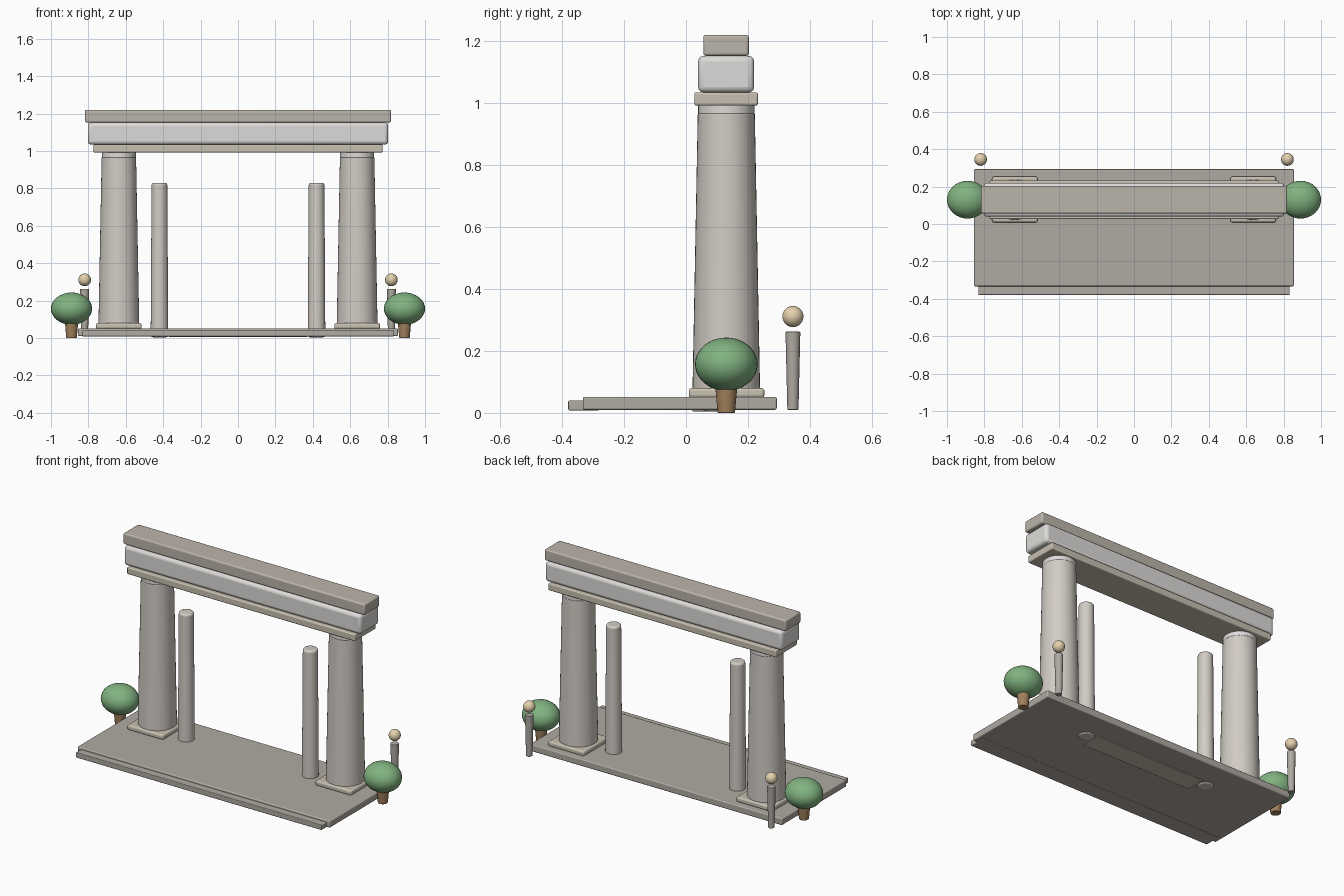
import bpy, math

if "Cube" in bpy.data.objects:
    bpy.data.objects.remove(bpy.data.objects["Cube"])

def material(name, rgb):
    m = bpy.data.materials.new(name)
    m.diffuse_color = (*rgb, 1)
    m.use_nodes = True
    m.node_tree.nodes["Principled BSDF"].inputs["Base Color"].default_value = m.diffuse_color
    return m

PALE = material("pale_stone", (0.72, 0.71, 0.69))
STONE = material("warm_stone", (0.64, 0.60, 0.55))
TAN = material("tan_stone", (0.58, 0.53, 0.44))
DARK = material("dark_stone", (0.43, 0.40, 0.36))
CAP = material("coping_stone", (0.50, 0.46, 0.40))
LEAF = material("leaf", (0.22, 0.45, 0.22))
BARK = material("bark", (0.36, 0.22, 0.11))
LAMP = material("lamp", (0.78, 0.64, 0.42))

def finish(ob, name, mat, bevel=0):
    ob.name = name
    ob.data.materials.append(mat)
    if bevel:
        b = ob.modifiers.new("Bevel", 'BEVEL')
        b.width, b.segments, b.limit_method = bevel, 3, 'ANGLE'
    bpy.ops.object.shade_smooth_by_angle(angle=math.radians(35))
    return ob

def box(name, mat, x, y, z, bevel=0.006):
    """Box from (min, max) ranges."""
    bpy.ops.mesh.primitive_cube_add(size=1, location=[sum(r) / 2 for r in (x, y, z)])
    ob = bpy.context.object
    ob.scale = [r[1] - r[0] for r in (x, y, z)]
    bpy.ops.object.transform_apply(location=False, rotation=False, scale=True)
    return finish(ob, name, mat, bevel)

def post(name, mat, x, y, z, r_low, r_high, bevel=0.004, sides=40):
    bpy.ops.mesh.primitive_cone_add(vertices=sides, radius1=r_low, radius2=r_high,
                                    depth=z[1] - z[0], location=(x, y, sum(z) / 2))
    return finish(bpy.context.object, name, mat, bevel)

def ball(name, mat, loc, radii):
    bpy.ops.mesh.primitive_uv_sphere_add(segments=32, ring_count=20, radius=1, location=loc)
    ob = bpy.context.object
    ob.scale = radii
    bpy.ops.object.transform_apply(location=False, rotation=False, scale=True)
    return finish(ob, name, mat)

# Base platform, front step and threshold set into the underside
box("platform", DARK, (-0.855, 0.855), (-0.333, 0.293), (0.01, 0.052))
box("front_step", DARK, (-0.832, 0.832), (-0.38, -0.28), (0.008, 0.04), 0.004)
box("threshold", TAN, (-0.37, 0.37), (0.02, 0.14), (0.005, 0.045), 0.003)

# Three stacked beams
box("lower_beam", TAN, (-0.772, 0.772), (0.027, 0.232), (0.992, 1.034))
box("main_beam", PALE, (-0.803, 0.803), (0.039, 0.22), (1.034, 1.152), 0.018)
box("top_beam", CAP, (-0.818, 0.818), (0.056, 0.203), (1.152, 1.22), 0.009)

for side, s in (("left", -1), ("right", 1)):
    # Main column
    cx = s * 0.637
    box(side + "_plinth", TAN, (cx - 0.122, cx + 0.122), (0.009, 0.253), (0.048, 0.08), 0.01)
    post(side + "_column", STONE, cx, 0.13, (0.075, 0.967), 0.109, 0.092)
    post(side + "_column_neck", PALE, cx, 0.13, (0.962, 0.996), 0.091, 0.091, 0.006)
    # Slim inner post
    post(side + "_inner_post", STONE, s * 0.42, 0.10, (0.004, 0.83), 0.047, 0.042, 0.012)
    # Round shrub
    post(side + "_trunk", BARK, s * 0.89, 0.13, (0.0, 0.09), 0.028, 0.036, 0.003, 24)
    ball(side + "_shrub", LEAF, (s * 0.89, 0.13, 0.157), (0.11, 0.101, 0.086))
    # Rear lamp bollard
    post(side + "_bollard", DARK, s * 0.82, 0.345, (0.01, 0.262), 0.018, 0.024, 0.003, 24)
    ball(side + "_lamp_globe", LAMP, (s * 0.82, 0.345, 0.311), (0.034, 0.034, 0.034))
